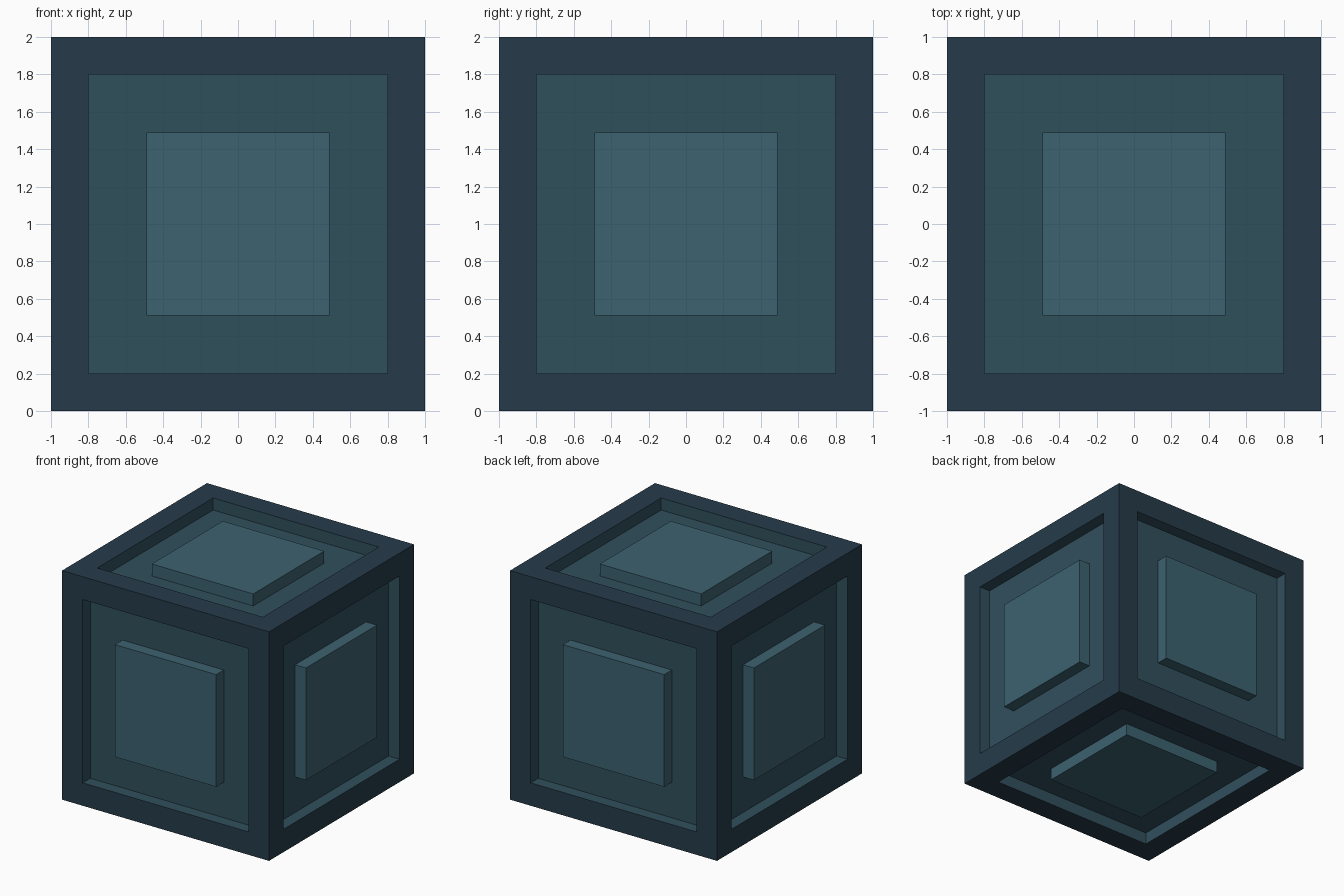
import bpy
import bmesh

if "Cube" in bpy.data.objects:
    bpy.data.objects.remove(bpy.data.objects["Cube"])

HALF = 1.0      # half the cube size
RIM = 0.2       # width of the outer frame
RECESS = 0.105  # depth of the recess, and height of the raised panel
PANEL = 0.49    # half size of the raised panel


def material(name, color):
    mat = bpy.data.materials.new(name)
    mat.diffuse_color = (*color, 1.0)
    mat.use_nodes = True
    mat.node_tree.nodes["Principled BSDF"].inputs["Base Color"].default_value = mat.diffuse_color
    return mat


def inset(bm, faces, thickness=0.0, depth=0.0):
    bmesh.ops.inset_individual(bm, faces=faces, thickness=thickness,
                               depth=depth, use_even_offset=True)


def paint(faces, slot):
    for f in faces:
        f.material_index = slot


bm = bmesh.new()
bmesh.ops.create_cube(bm, size=2 * HALF)
sides = list(bm.faces)

# outer frame
inset(bm, sides, thickness=RIM)

# sunken tray on every side
paint(sides, 1)
inset(bm, sides, depth=-RECESS)

# raised centre panel, flush with the frame
inset(bm, sides, thickness=HALF - RIM - PANEL)
paint(sides, 2)
inset(bm, sides, depth=RECESS)

bmesh.ops.translate(bm, verts=bm.verts, vec=(0, 0, HALF))
mesh = bpy.data.meshes.new("panelled_cube")
bm.to_mesh(mesh)
bm.free()

for mat in (material("frame_dark", (0.019, 0.044, 0.068)),
            material("recess_mid", (0.030, 0.080, 0.108)),
            material("panel_light", (0.045, 0.122, 0.162))):
    mesh.materials.append(mat)

cube = bpy.data.objects.new("panelled_cube", mesh)
bpy.context.collection.objects.link(cube)
